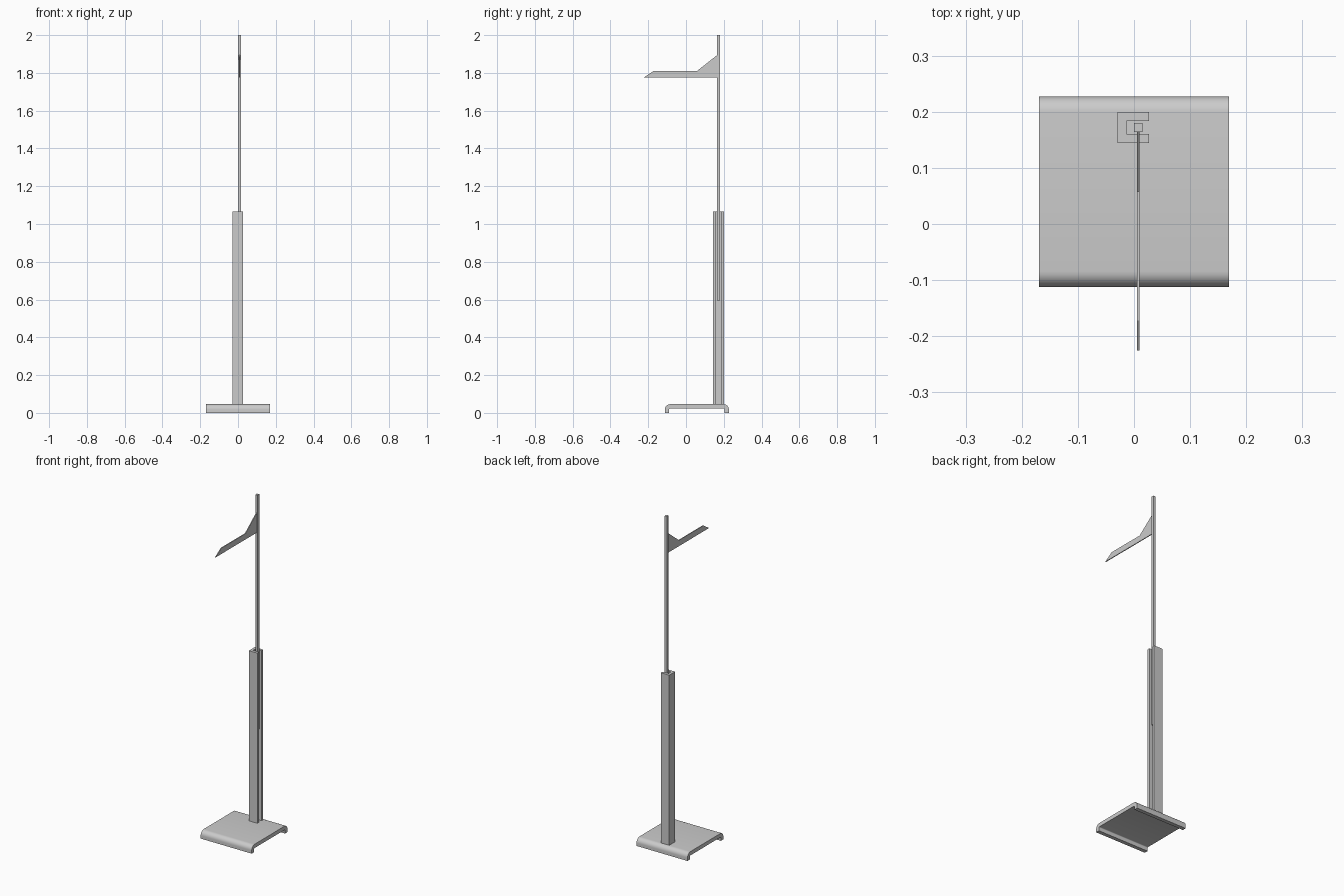
import bpy, math

if "Cube" in bpy.data.objects:
    bpy.data.objects.remove(bpy.data.objects["Cube"])


def prism(name, pts, place, lo, hi):
    """Extrude a closed 2D profile between lo and hi; place maps (a, b, depth) to xyz."""
    n = len(pts)
    verts = [place(a, b, d) for d in (lo, hi) for a, b in pts]
    faces = [tuple(range(n))[::-1], tuple(range(n, 2 * n))]
    faces += [(i, (i + 1) % n, n + (i + 1) % n, n + i) for i in range(n)]
    me = bpy.data.meshes.new(name)
    me.from_pydata(verts, [], faces)
    ob = bpy.data.objects.new(name, me)
    bpy.context.collection.objects.link(ob)
    # consistent outward normals
    bpy.context.view_layer.objects.active = ob
    ob.select_set(True)
    bpy.ops.object.mode_set(mode='EDIT')
    bpy.ops.mesh.select_all(action='SELECT')
    bpy.ops.mesh.normals_make_consistent(inside=False)
    bpy.ops.object.mode_set(mode='OBJECT')
    bpy.ops.object.shade_smooth_by_angle(angle=math.radians(30))
    ob.select_set(False)
    return ob


def arc(cx, cz, r, a0, a1, steps=8):
    return [(cx + r * math.cos(math.radians(a0 + (a1 - a0) * i / steps)),
             cz + r * math.sin(math.radians(a0 + (a1 - a0) * i / steps)))
            for i in range(steps + 1)]


def along_x(a, b, d):
    return (d, a, b)


def along_z(a, b, d):
    return (a, b, d)


# base: plate folded down along its front and back edges
y0, y1, top, t, r, ri = -0.112, 0.227, 0.046, 0.023, 0.028, 0.005
base = [(y0, 0)] + arc(y0 + r, top - r, r, 180, 90) + arc(y1 - r, top - r, r, 90, 0)
base += [(y1, 0), (y1 - t, 0)] + arc(y1 - r, top - r, ri, 0, 90, 4)
base += arc(y0 + r, top - r, ri, 90, 180, 4) + [(y0 + t, 0)]
prism("base_plate", base, along_x, -0.169, 0.169)

# column: C-shaped channel open on the right
column = [(-0.029, 0.144), (0.027, 0.144), (0.027, 0.160), (-0.013, 0.160),
          (-0.013, 0.184), (0.027, 0.184), (0.027, 0.200), (-0.029, 0.200)]
prism("column_channel", column, along_z, 0.046, 1.065)

# rod sliding in the channel
rod = [(0, 0.164), (0.015, 0.164), (0.015, 0.180), (0, 0.180)]
prism("sliding_rod", rod, along_z, 0.595, 2.0)

# thin measuring arm with gusset
arm = [(-0.225, 1.775), (-0.172, 1.81), (0.058, 1.81), (0.166, 1.895), (0.166, 1.775)]
prism("head_arm", arm, along_x, 0.005, 0.010)
